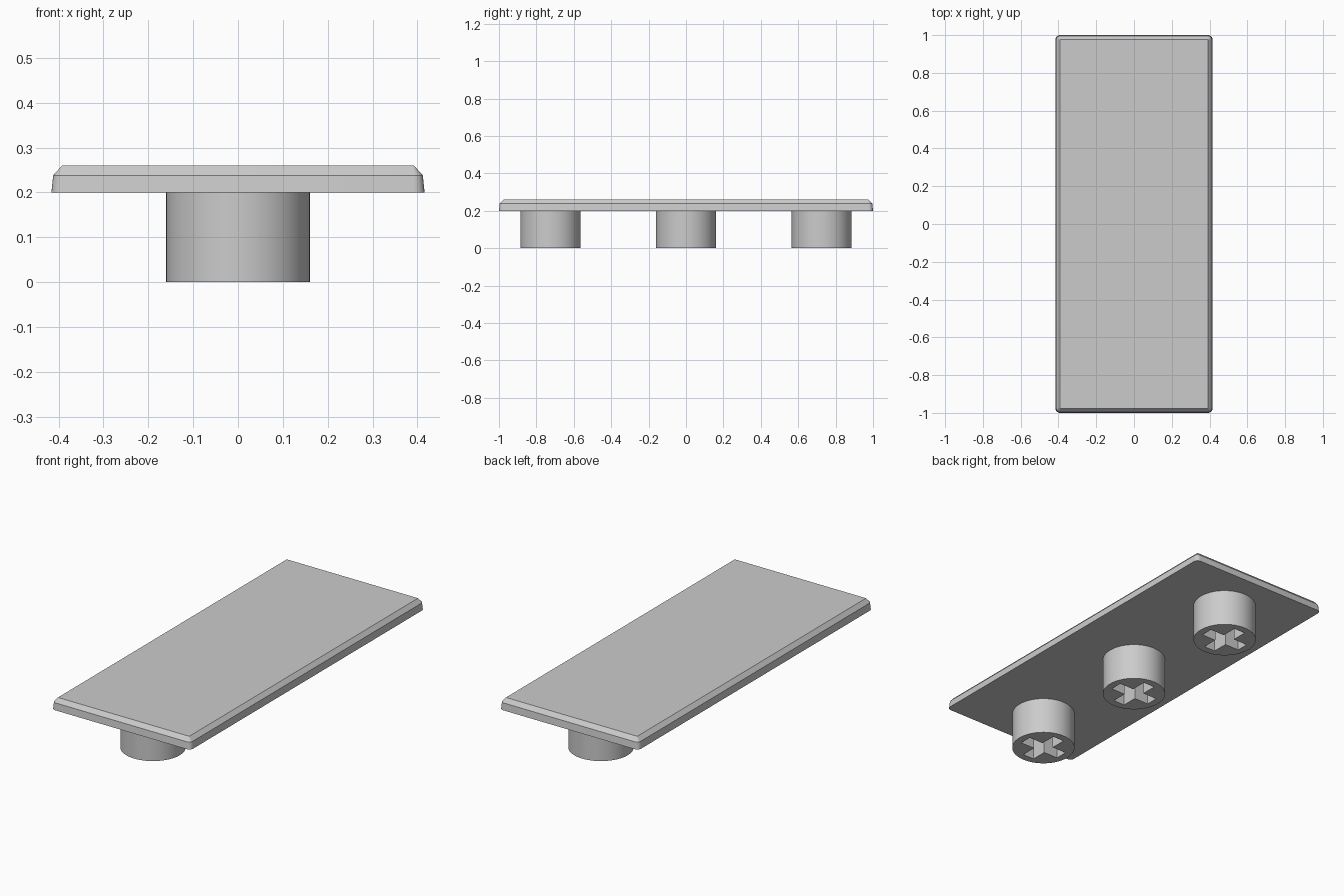
import bpy
import bmesh
from math import cos, sin, pi, radians

cube = bpy.data.objects.get("Cube")
if cube:
    bpy.data.objects.remove(cube, do_unlink=True)

# Single plain grey plastic
grey = bpy.data.materials.new("grey plastic")
grey.use_nodes = True
colour = (0.6, 0.6, 0.6, 1)
grey.diffuse_color = colour
grey.node_tree.nodes["Principled BSDF"].inputs["Base Color"].default_value = colour


def finish(bm, name, location=(0, 0, 0)):
    bmesh.ops.recalc_face_normals(bm, faces=bm.faces)
    mesh = bpy.data.meshes.new(name)
    bm.to_mesh(mesh)
    bm.free()
    mesh.materials.append(grey)
    obj = bpy.data.objects.new(name, mesh)
    obj.location = location
    bpy.context.collection.objects.link(obj)
    bpy.ops.object.select_all(action="DESELECT")
    obj.select_set(True)
    bpy.context.view_layer.objects.active = obj
    bpy.ops.object.shade_smooth_by_angle(angle=radians(30))


def edge_loop(bm, points):
    verts = [bm.verts.new((x, y, 0)) for x, y in points]
    return [bm.edges.new((a, b)) for a, b in zip(verts, verts[1:] + verts[:1])]


# Flat cap: rounded rectangles around shared corner centres, stacked and skinned
def rounded_rectangle(bm, radius, z, cx=0.391, cy=0.975, steps=6):
    ring = []
    for quarter, (sx, sy) in enumerate([(1, 1), (-1, 1), (-1, -1), (1, -1)]):
        for i in range(steps + 1):
            a = (quarter + i / steps) * pi / 2
            ring.append(bm.verts.new((sx * cx + radius * cos(a),
                                      sy * cy + radius * sin(a), z)))
    return ring


bm = bmesh.new()
rings = [rounded_rectangle(bm, r, z)
         for r, z in [(0.025, 0.2), (0.021, 0.238), (0.001, 0.26)]]
for low, high in zip(rings, rings[1:]):
    for i in range(len(low)):
        j = (i + 1) % len(low)
        bm.faces.new((low[i], low[j], high[j], high[i]))
bm.faces.new(rings[0])
bm.faces.new(rings[-1])
finish(bm, "cap_plate")


# Round stems with a cross-shaped socket, sunk slightly into the plate
def build_stem(name, y, radius=0.16, arm=0.12, half=0.034, sides=64):
    bm = bmesh.new()
    angles = [2 * pi * i / sides for i in range(sides)]
    edges = edge_loop(bm, [(radius * cos(a), radius * sin(a)) for a in angles])
    cross = []
    for c, s in [(1, 0), (0, 1), (-1, 0), (0, -1)]:
        for u, v in [(arm, -half), (arm, half), (half, half)]:
            cross.append((u * c - v * s, u * s + v * c))
    edges += edge_loop(bm, cross)
    bmesh.ops.triangle_fill(bm, edges=edges, use_beauty=True)
    top = bmesh.ops.extrude_face_region(bm, geom=bm.faces[:], use_keep_orig=True)
    moved = [v for v in top["geom"] if isinstance(v, bmesh.types.BMVert)]
    bmesh.ops.translate(bm, verts=moved, vec=(0, 0, 0.205))
    finish(bm, name, (0, y, 0))


for name, y in [("front_stem", -0.725), ("middle_stem", 0), ("back_stem", 0.725)]:
    build_stem(name, y)
